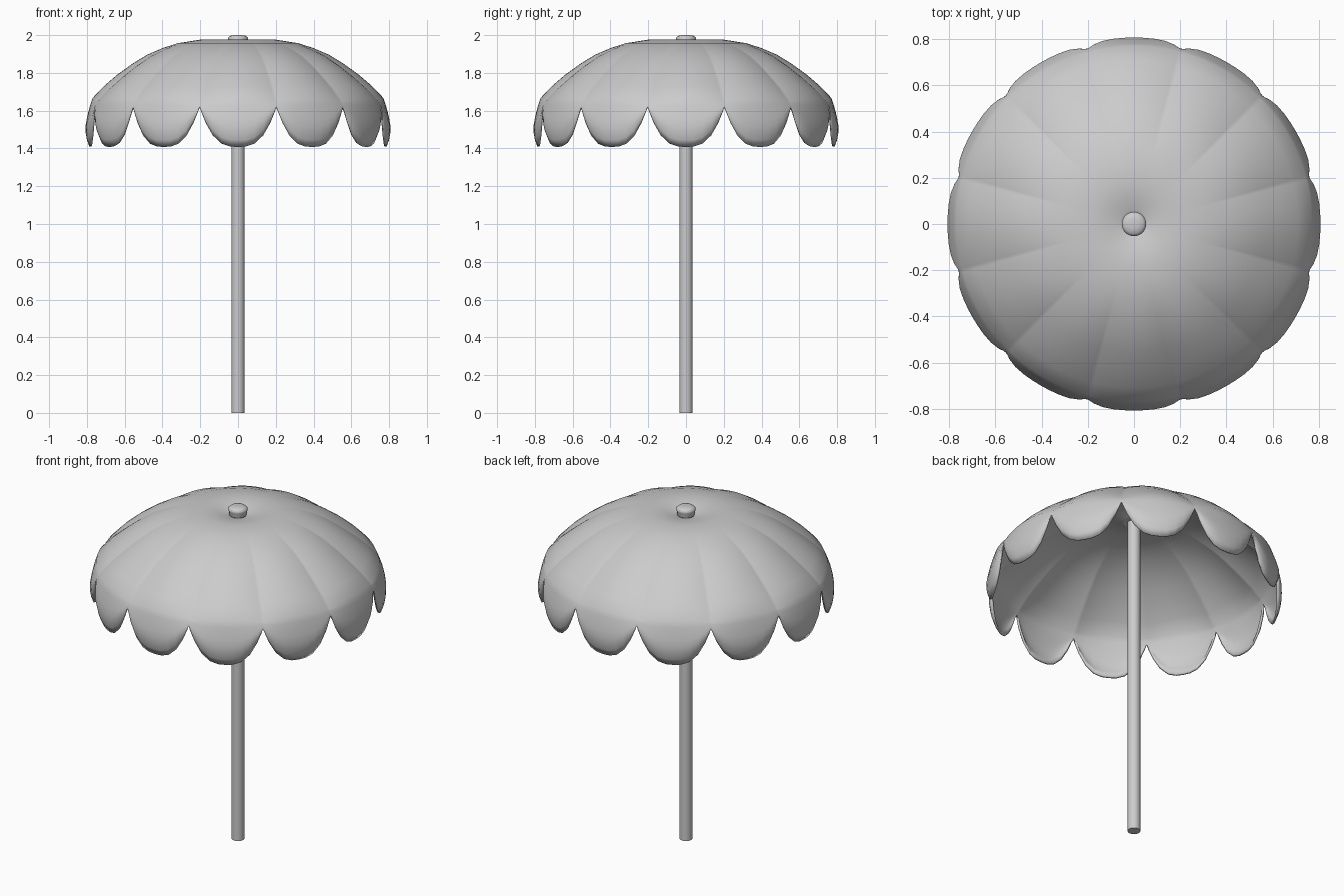
import bpy, bmesh
from math import sin, cos, pi

if "Cube" in bpy.data.objects:
    bpy.data.objects.remove(bpy.data.objects["Cube"])

SCALLOPS = 12
# Positions across one scallop (-1 and 1 are the notches)
ACROSS = [-1, -0.95, -0.84, -0.65, -0.42, -0.2, 0, 0.2, 0.42, 0.65, 0.84, 0.95]


def finish(bm, name, angle):
    bmesh.ops.recalc_face_normals(bm, faces=bm.faces)
    me = bpy.data.meshes.new(name)
    bm.to_mesh(me)
    bm.free()
    ob = bpy.data.objects.new(name, me)
    bpy.context.collection.objects.link(ob)
    bpy.ops.object.select_all(action='DESELECT')
    ob.select_set(True)
    bpy.context.view_layer.objects.active = ob
    bpy.ops.object.shade_smooth_by_angle(angle=angle)
    return ob


def bridge(bm, rings):
    for a, b in zip(rings, rings[1:]):
        n = len(a)
        for i in range(n):
            j = (i + 1) % n
            bm.faces.new((a[i], a[j], b[j], b[i]))


def lathe(name, profile, n):
    bm = bmesh.new()
    rings = [[bm.verts.new((r * cos(2 * pi * i / n), r * sin(2 * pi * i / n), z))
              for i in range(n)] for r, z in profile]
    bridge(bm, rings)
    bm.faces.new(rings[0])
    bm.faces.new(rings[-1])
    return finish(bm, name, 0.9)


# Canopy: dome dimpled at the crown, slightly sunk along the ribs, with a scalloped hem
bm = bmesh.new()
dome = [(0.036, 1.945), (0.06, 1.952), (0.11, 1.966), (0.2, 1.976), (0.32, 1.957),
        (0.40, 1.931), (0.48, 1.897), (0.56, 1.848), (0.64, 1.79), (0.71, 1.73), (0.77, 1.667)]
columns = [((s + u / 2) * 2 * pi / SCALLOPS, u) for s in range(SCALLOPS) for u in ACROSS]
rings = []
for r, z in dome:
    sink = 0.018 * min(1, max(0, (r - 0.32) / 0.32))
    rings.append([bm.verts.new((r * cos(a), r * sin(a), z - sink * u * u)) for a, u in columns])
puff = [0.010, 0.018, 0.024, 0.028, 0.025, 0.016, 0]
for k, p in enumerate(puff, 1):
    t = k / len(puff)
    ring = []
    for a, u in columns:
        bottom = 1.62 - 0.212 * (1 - abs(u) ** 2.9)
        top = 1.667 - 0.018 * u * u
        z = top + (bottom - top) * t
        r = 0.77 + 0.016 * t + p * (1 - abs(u) ** 5)
        ring.append(bm.verts.new((r * cos(a), r * sin(a), z)))
    rings.append(ring)
bridge(bm, rings)
canopy = finish(bm, "canopy", 1.0)
mod = canopy.modifiers.new("cloth_thickness", 'SOLIDIFY')
mod.thickness = 0.012
mod.offset = -1

# Pole and the small cap on the crown
lathe("pole", [(0.035, 0), (0.035, 1.96)], 20)
lathe("crown_cap", [(0.046, 1.94), (0.048, 1.962), (0.053, 1.976), (0.053, 1.986),
                    (0.042, 1.996), (0.02, 2.0)], 20)
